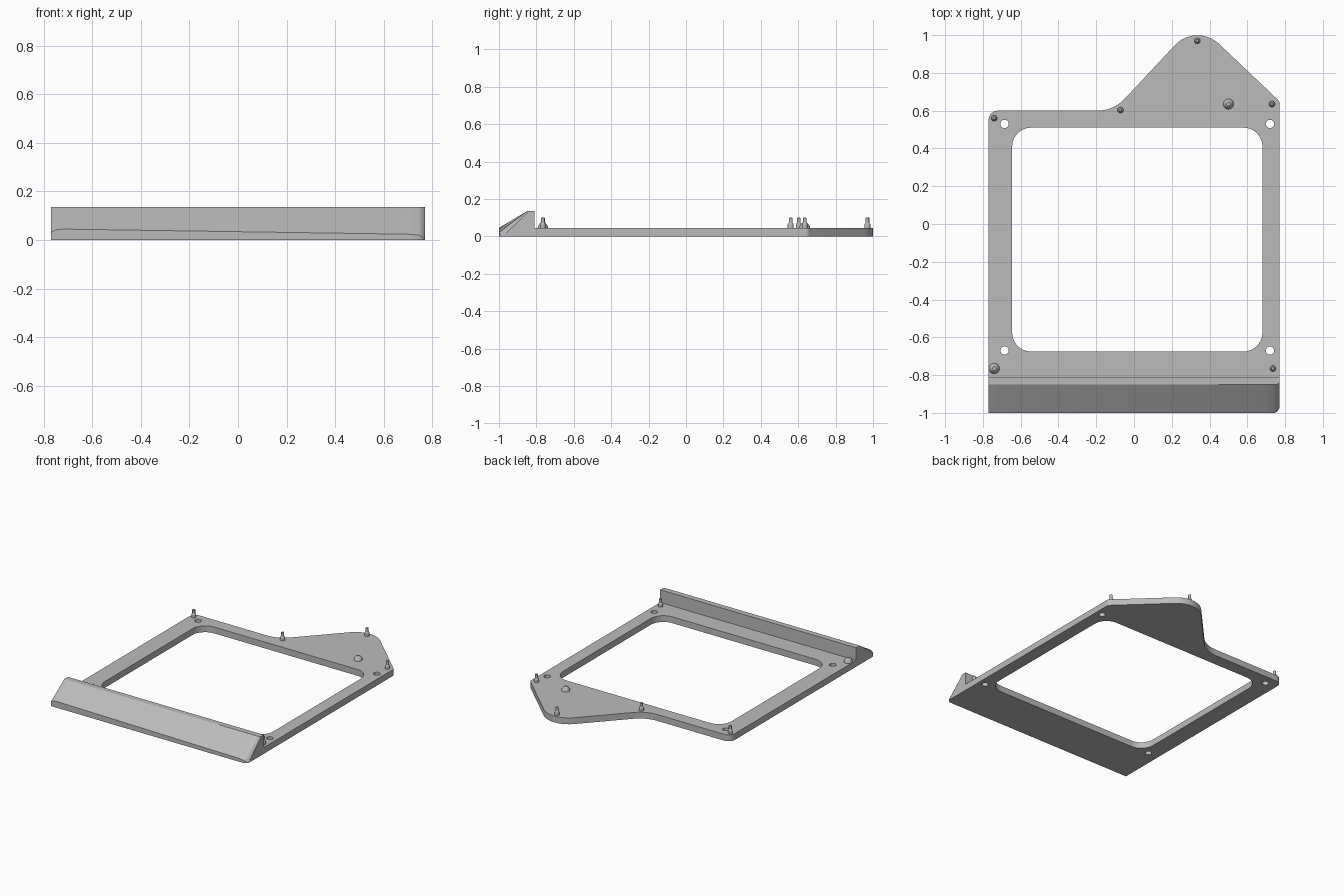
import bpy, bmesh, math
from mathutils import Vector

if "Cube" in bpy.data.objects:
    bpy.data.objects.remove(bpy.data.objects["Cube"])

T = 0.045  # plate thickness

grey = bpy.data.materials.new("plain_grey")
grey.use_nodes = True
grey.diffuse_color = (0.5, 0.5, 0.5, 1)
grey.node_tree.nodes["Principled BSDF"].inputs["Base Color"].default_value = (0.5, 0.5, 0.5, 1)


def finish(name, bm):
    bmesh.ops.remove_doubles(bm, verts=bm.verts, dist=0.00005)
    bmesh.ops.recalc_face_normals(bm, faces=bm.faces)
    mesh = bpy.data.meshes.new(name)
    bm.to_mesh(mesh)
    bm.free()
    mesh.materials.clear()
    mesh.materials.append(grey)
    obj = bpy.data.objects.new(name, mesh)
    bpy.context.collection.objects.link(obj)
    bpy.ops.object.select_all(action="DESELECT")
    obj.select_set(True)
    bpy.context.view_layer.objects.active = obj
    bpy.ops.object.shade_smooth_by_angle(angle=math.radians(30))
    return obj


def fillet(corners, steps=10):
    """Round each (x, y, radius) corner of a closed outline."""
    out = []
    for i, (x, y, r) in enumerate(corners):
        p = Vector((x, y))
        if r == 0:
            out.append(p)
            continue
        a = (Vector(corners[i - 1][:2]) - p).normalized()
        b = (Vector(corners[(i + 1) % len(corners)][:2]) - p).normalized()
        half = a.angle(b) / 2
        centre = p + (a + b).normalized() * r / math.sin(half)
        start = p + a * r / math.tan(half) - centre
        end = p + b * r / math.tan(half) - centre
        for k in range(steps + 1):
            t = k / steps
            turn = math.pi - 2 * half
            v = (start * math.sin((1 - t) * turn) + end * math.sin(t * turn)) / math.sin(turn)
            out.append(centre + v)
    return out


def circle(x, y, r, n=24):
    return [Vector((x + r * math.cos(math.tau * k / n), y + r * math.sin(math.tau * k / n)))
            for k in range(n)]


# Frame plate with window and screw holes
outline = fillet([(-0.77, -0.81, 0), (0.77, -0.81, 0), (0.77, 0.65, 0.03),
                  (0.33, 1.068, 0.164), (-0.108, 0.6, 0.2), (-0.77, 0.6, 0.05)])
window = fillet([(-0.645, -0.675, 0.1), (0.68, -0.675, 0.1), (0.68, 0.51, 0.1), (-0.645, 0.51, 0.1)])
holes = [circle(x, y, 0.022) for x in (-0.685, 0.72) for y in (-0.67, 0.53)]
curve = bpy.data.curves.new("plate_outline", "CURVE")
curve.dimensions = "2D"
curve.fill_mode = "BOTH"
curve.extrude = T / 2
for loop in [outline, window] + holes:
    spline = curve.splines.new("POLY")
    spline.points.add(len(loop) - 1)
    for point, v in zip(spline.points, loop):
        point.co = (v.x, v.y, 0, 1)
    spline.use_cyclic_u = True
helper = bpy.data.objects.new("plate_outline", curve)
bpy.context.collection.objects.link(helper)
bpy.context.view_layer.update()
flat = bpy.data.meshes.new_from_object(helper.evaluated_get(bpy.context.evaluated_depsgraph_get()))
bm = bmesh.new()
bm.from_mesh(flat)
bmesh.ops.translate(bm, verts=bm.verts, vec=(0, 0, T / 2))
bpy.data.objects.remove(helper)
finish("frame_plate", bm)

# Sloped front lip: x, front edge y, front edge height, crest y
stations = [(-0.77, -1, 0.032, -0.85), (-0.75, -1, 0.042, -0.85), (-0.72, -1, 0.045, -0.85),
            (0.7, -1, 0.024, -0.85), (0.745, -1, 0.02, -0.85), (0.76, -0.992, 0.012, -0.848),
            (0.77, -0.975, 0.004, -0.84)]
bm = bmesh.new()
rings = []
for x, y, h, crest in stations:
    profile = [(y, 0), (y, h), (crest, 0.135), (-0.81, 0.135), (-0.81, 0)]
    rings.append([bm.verts.new((x, py, pz)) for py, pz in profile])
for a, b in zip(rings, rings[1:]):
    for k in range(5):
        j = (k + 1) % 5
        bm.faces.new((a[k], a[j], b[j], b[k]))
bm.faces.new(rings[0])
bm.faces.new(rings[-1])
finish("front_lip", bm)


def turned(name, x, y, profile, n=20):
    """Lathe an (r, z) profile about a vertical axis."""
    bm = bmesh.new()
    verts = [bm.verts.new((r, 0, z)) for r, z in profile]
    edges = [bm.edges.new(pair) for pair in zip(verts, verts[1:])]
    bmesh.ops.spin(bm, geom=verts + edges, cent=(0, 0, 0), axis=(0, 0, 1),
                   angle=math.tau, steps=n, use_merge=True)
    bmesh.ops.translate(bm, verts=bm.verts, vec=(x, y, 0))
    finish(name, bm)


# Stepped locating pins
pin = [(0.016, T), (0.016, 0.064), (0.01, 0.073), (0.01, 0.097), (0.007, 0.1), (0, 0.1)]
for i, (x, y) in enumerate([(-0.74, 0.56), (-0.072, 0.603), (0.335, 0.97), (0.73, 0.635), (0.735, -0.765)]):
    turned(f"locating_pin_{i + 1}", x, y, pin)

# Short conical bosses
boss = [(0.028, T), (0.027, 0.054), (0.014, 0.072), (0.01, 0.075), (0, 0.075)]
for i, (x, y) in enumerate([(0.5, 0.635), (-0.74, -0.765)]):
    turned(f"conical_boss_{i + 1}", x, y, boss)
